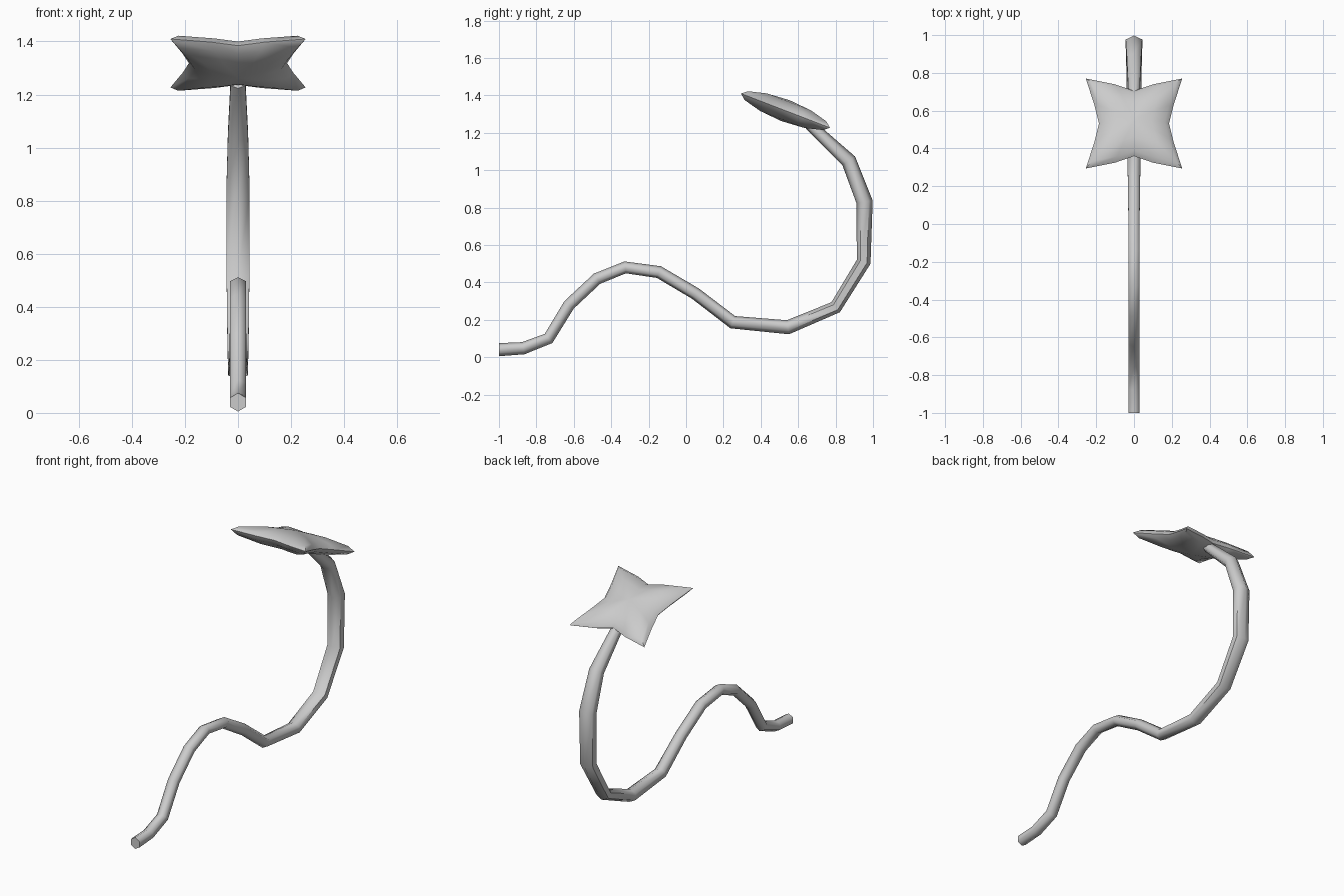
import bpy, bmesh
from math import cos, sin, pi, radians
from mathutils import Vector

if "Cube" in bpy.data.objects:
    bpy.data.objects.remove(bpy.data.objects["Cube"])


def finish(bm, name):
    bmesh.ops.recalc_face_normals(bm, faces=bm.faces)
    me = bpy.data.meshes.new(name)
    bm.to_mesh(me)
    bm.free()
    ob = bpy.data.objects.new(name, me)
    bpy.context.collection.objects.link(ob)
    bpy.ops.object.select_all(action='DESELECT')
    bpy.context.view_layer.objects.active = ob
    ob.select_set(True)
    bpy.ops.object.shade_smooth_by_angle(angle=radians(65))
    return ob


def bridge(bm, a, b):
    n = len(a)
    for i in range(n):
        j = (i + 1) % n
        bm.faces.new((a[i], a[j], b[j], b[i]))


# winding hexagonal stem: y, z, in-plane radius, half width in x
path = [(-1, .04, .035, .03), (-.87, .048, .033, .03), (-.735, .1, .032, .03),
        (-.625, .28, .032, .03), (-.475, .42, .032, .03), (-.325, .48, .032, .03),
        (-.145, .455, .033, .03), (.05, .34, .033, .03), (.25, .187, .035, .033),
        (.545, .16, .038, .037), (.8, .267, .035, .04), (.95, .51, .038, .043),
        (.955, .83, .044, .044), (.87, 1.05, .041, .038), (.66, 1.245, .03, .028)]
bm = bmesh.new()
pts = [Vector((0, p[0], p[1])) for p in path]
rings = []
for i, (y, z, r, hx) in enumerate(path):
    t = Vector()
    if i == 0:
        t = Vector((0, 1, 0))
    else:
        t += (pts[i] - pts[i - 1]).normalized()
        if i < len(pts) - 1:
            t += (pts[i + 1] - pts[i]).normalized()
    t.normalize()
    n = Vector((0, -t.z, t.y))
    ring = []
    for k in range(6):
        a = k * pi / 3
        ring.append(bm.verts.new(pts[i] + n * r * cos(a)
                                 + Vector((hx * sin(a) / sin(pi / 3), 0, 0))))
    rings.append(ring)
for a, b in zip(rings, rings[1:]):
    bridge(bm, a, b)
bm.faces.new(rings[0])
bm.faces.new(rings[-1])
finish(bm, "stem")

# four-pointed tilted leaf: one quarter of the outline, mirrored around
tilt = radians(21)
centre = Vector((0, .532, 1.318))
quarter = [(.185, 0), (.21, .105), (.255, .255), (.1, .222), (0, .185)]
outline = (quarter + [(-x, v) for x, v in quarter[-2::-1]]
           + [(-x, -v) for x, v in quarter[1:]]
           + [(x, -v) for x, v in quarter[-2:0:-1]])
bm = bmesh.new()


def leaf_vert(x, v, w):
    return bm.verts.new(centre + Vector((x, v * cos(tilt) + w * sin(tilt),
                                         -v * sin(tilt) + w * cos(tilt))))


rim = [leaf_vert(x, v, 0) for x, v in outline]
for side in (1, -1):
    prev = rim
    for scale, w in ((.88, .025), (.5, .05)):
        ring = [leaf_vert(x * scale, v * scale, w * side) for x, v in outline]
        bridge(bm, prev, ring)
        prev = ring
    tip = leaf_vert(0, 0, .06 * side)
    for i in range(len(prev)):
        bm.faces.new((prev[i], prev[(i + 1) % len(prev)], tip))
finish(bm, "leaf")
